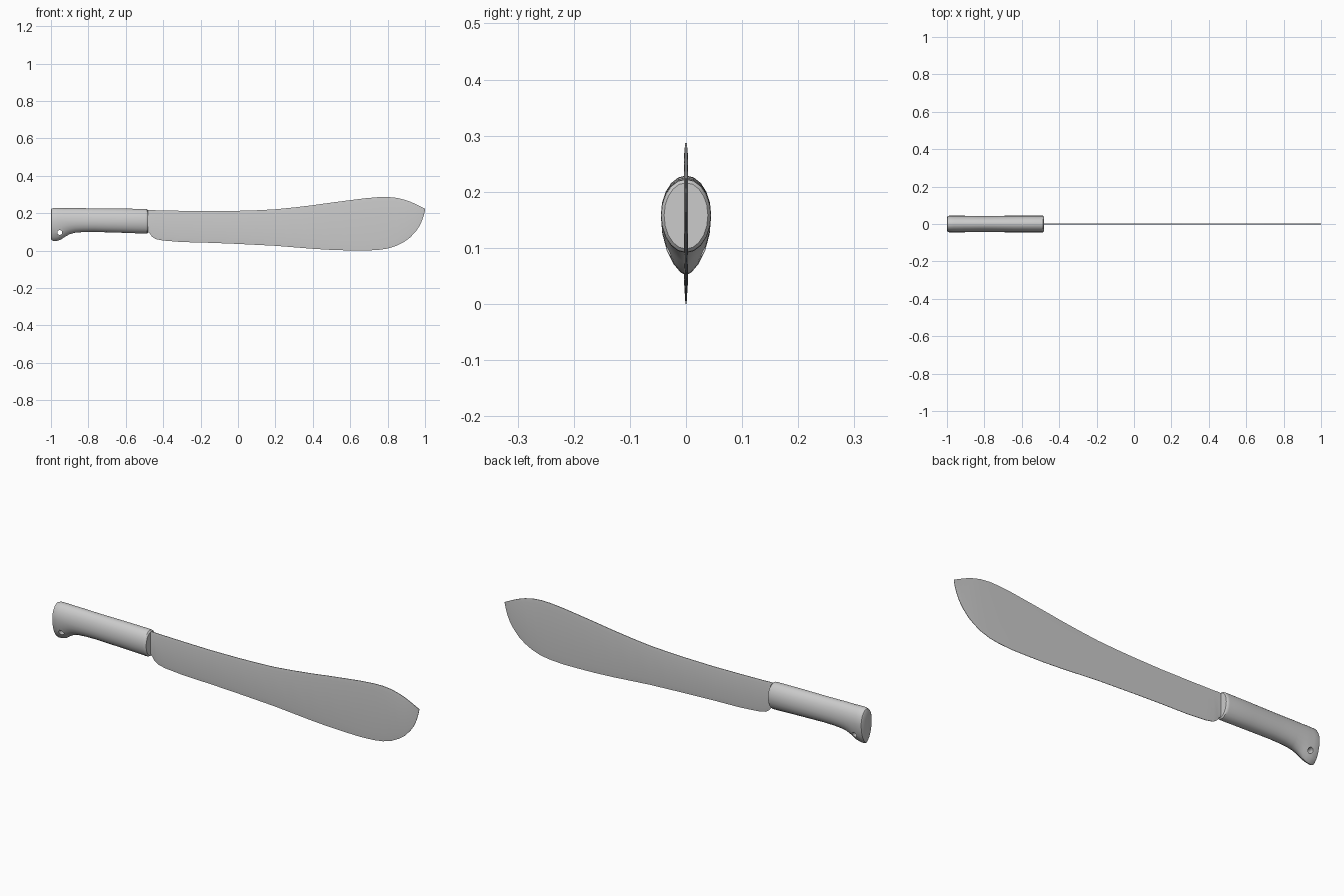
import bpy, bmesh
from math import cos, sin, pi, copysign


def loft(name, rings, angle):
    """Skin equal-sized closed rings and cap both ends."""
    bm = bmesh.new()
    loops = [[bm.verts.new(p) for p in r] for r in rings]
    for a, b in zip(loops, loops[1:]):
        n = len(a)
        for i in range(n):
            j = (i + 1) % n
            bm.faces.new((a[i], a[j], b[j], b[i]))
    bm.faces.new(loops[0][::-1])
    bm.faces.new(loops[-1])
    bmesh.ops.recalc_face_normals(bm, faces=bm.faces)
    me = bpy.data.meshes.new(name)
    bm.to_mesh(me)
    bm.free()
    ob = bpy.data.objects.new(name, me)
    bpy.context.collection.objects.link(ob)
    return ob


def smooth(ob, angle):
    bpy.ops.object.select_all(action='DESELECT')
    ob.select_set(True)
    bpy.context.view_layer.objects.active = ob
    bpy.ops.object.shade_smooth_by_angle(angle=angle)


# Blade: stations of (x, edge z, spine z), thinned toward edge, spine and tip
stations = [
    (-0.51, 0.100, 0.216), (-0.475, 0.096, 0.217), (-0.46, 0.075, 0.217),
    (-0.44, 0.062, 0.216), (-0.40, 0.054, 0.215), (-0.30, 0.046, 0.213),
    (-0.15, 0.042, 0.211), (0.0, 0.036, 0.213), (0.10, 0.031, 0.216),
    (0.20, 0.026, 0.221), (0.30, 0.018, 0.231), (0.40, 0.010, 0.243),
    (0.50, 0.004, 0.257), (0.60, 0.001, 0.270), (0.68, 0.000, 0.280),
    (0.75, 0.004, 0.286), (0.80, 0.011, 0.287), (0.85, 0.027, 0.282),
    (0.89, 0.048, 0.272), (0.92, 0.070, 0.262), (0.95, 0.102, 0.249),
    (0.97, 0.131, 0.239), (0.985, 0.163, 0.232), (0.995, 0.195, 0.227),
    (1.0, 0.217, 0.224)]
rings = []
for x, zb, zt in stations:
    t = 0.0035 * min(1, 0.35 + (1 - x) * 6)
    h = zt - zb
    side = [(0.001, zb), (t, zb + 0.14 * h), (t, zt - 0.08 * h), (0.0015, zt)]
    rings.append([(x, y, z) for y, z in side] + [(x, -y, z) for y, z in side[::-1]])
blade = loft("blade", rings, 0.6)
smooth(blade, 0.6)

# Handle: oval sections of (x, bottom z, top z, half width, lower-side pinch)
sections = [
    (-1.0, 0.064, 0.216, 0.036, 1.3), (-0.996, 0.056, 0.224, 0.042, 1.3),
    (-0.985, 0.051, 0.229, 0.045, 1.3), (-0.965, 0.053, 0.229, 0.045, 1.3),
    (-0.945, 0.060, 0.229, 0.045, 1.25), (-0.925, 0.074, 0.228, 0.045, 1.2),
    (-0.90, 0.088, 0.228, 0.044, 1.1), (-0.87, 0.096, 0.228, 0.044, 1.0),
    (-0.83, 0.099, 0.227, 0.043, 1.0), (-0.77, 0.100, 0.226, 0.043, 1.0),
    (-0.63, 0.096, 0.225, 0.045, 1.0), (-0.495, 0.091, 0.223, 0.045, 1.0),
    (-0.486, 0.092, 0.222, 0.044, 1.0), (-0.48, 0.098, 0.216, 0.039, 1.0)]
SIDES = 20
rings = []
for x, zb, zt, w, pinch in sections:
    ring = []
    for i in range(SIDES):
        a = 2 * pi * i / SIDES
        c, s = cos(a), sin(a)
        y = w * copysign(abs(c) ** (pinch if s < 0 else 1), c)
        mid = 0.158
        ring.append((x, y, mid + s * ((zt - mid) if s > 0 else (mid - zb))))
    rings.append(ring)
handle = loft("handle", rings, 0.6)

# Lanyard hole through the pommel
bpy.ops.mesh.primitive_cylinder_add(vertices=16, radius=0.013, depth=0.3,
                                    location=(-0.953, 0, 0.097), rotation=(pi / 2, 0, 0))
cutter = bpy.context.object
cutter.name = "hole_cutter"
mod = handle.modifiers.new("hole", 'BOOLEAN')
mod.operation = 'DIFFERENCE'
mod.solver = 'EXACT'
mod.object = cutter
bpy.context.view_layer.objects.active = handle
bpy.ops.object.modifier_apply(modifier=mod.name)
bpy.data.objects.remove(cutter)
smooth(handle, 0.6)
